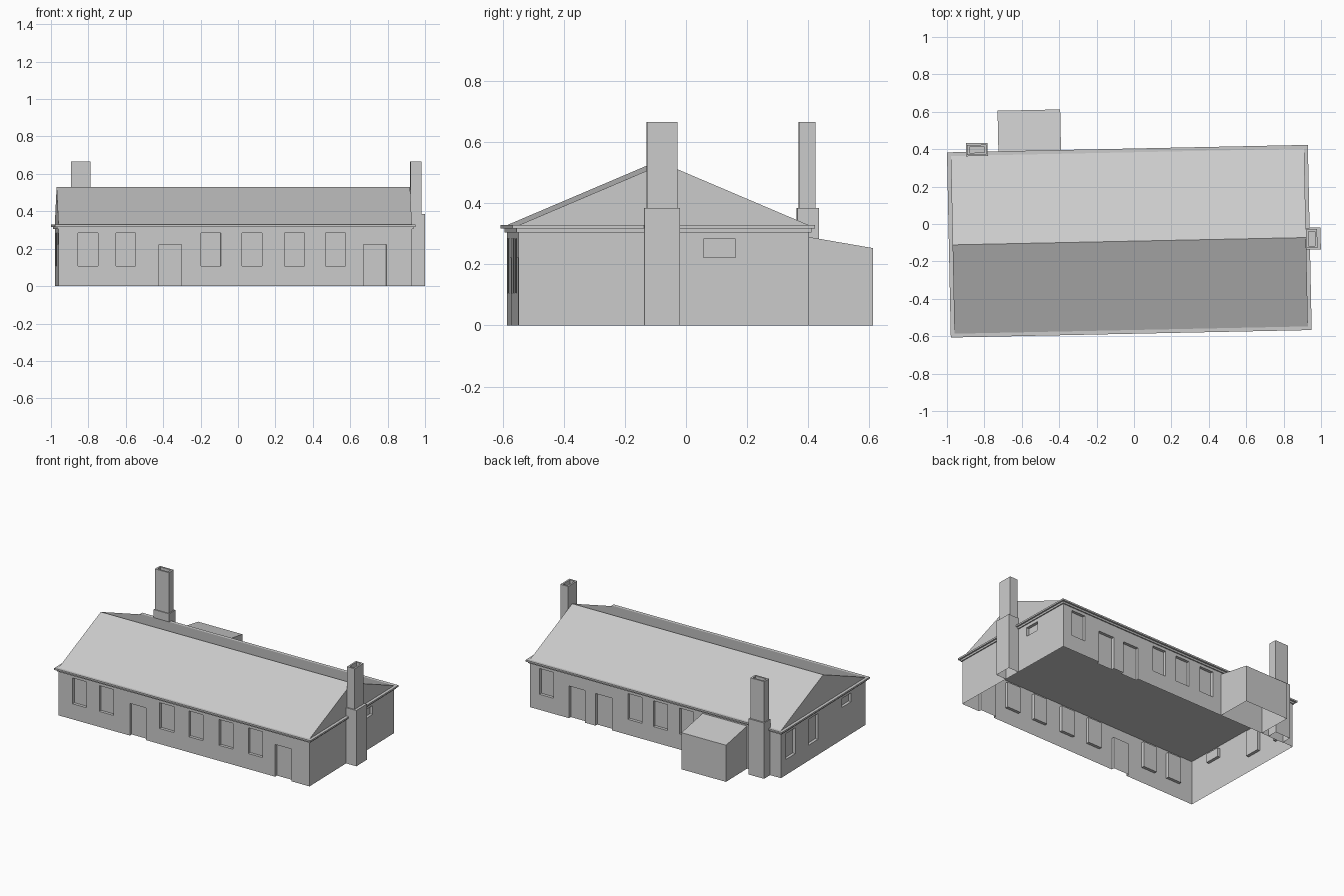
import bpy, bmesh, math
from mathutils import Matrix

if "Cube" in bpy.data.objects:
    bpy.data.objects.remove(bpy.data.objects["Cube"])

# the whole house sits slightly turned on the ground
PLACE = Matrix.Translation((-0.025, -0.092, 0)) @ Matrix.Rotation(0.0207, 4, 'Z')
HU, HV = 0.945, 0.475        # half length and half depth of the walls
EAVE, ROOF, RIDGE = 0.305, 0.328, 0.53
RECESS = 0.02

grey = bpy.data.materials.new("plain_grey")
grey.diffuse_color = (0.6, 0.6, 0.6, 1)
grey.use_nodes = True
grey.node_tree.nodes["Principled BSDF"].inputs["Base Color"].default_value = grey.diffuse_color


def make(name, faces, turn=0):
    """Object from a list of polygons, each a list of points."""
    bm = bmesh.new()
    for f in faces:
        bm.faces.new([bm.verts.new(p) for p in f])
    bmesh.ops.remove_doubles(bm, verts=bm.verts, dist=1e-5)
    mesh = bpy.data.meshes.new(name)
    bm.to_mesh(mesh)
    bm.free()
    mesh.materials.append(grey)
    ob = bpy.data.objects.new(name, mesh)
    ob.matrix_world = PLACE @ Matrix.Rotation(math.radians(turn), 4, 'Z')
    bpy.context.collection.objects.link(ob)
    return ob


def ring(u0, u1, v0, v1, z):
    return [(u0, v0, z), (u1, v0, z), (u1, v1, z), (u0, v1, z)]


def loft(rings):
    """Quads between consecutive four-point rings."""
    return [[a[i], a[(i + 1) % 4], b[(i + 1) % 4], b[i]]
            for a, b in zip(rings, rings[1:]) for i in range(4)]


def wall(name, half, dist, turn, openings):
    """Single-skin wall with recessed windows and doors (s centre, width, z0, z1)."""
    def at(s, z, d=0):
        return (s, -dist + d, z)

    def rect(s0, s1, z0, z1, d=0):
        return [at(s0, z0, d), at(s1, z0, d), at(s1, z1, d), at(s0, z1, d)]
    faces, s = [], -half
    for c, w, z0, z1 in sorted(openings):
        a, b = c - w / 2, c + w / 2
        faces.append(rect(s, a, 0, EAVE))
        faces.append(rect(a, b, z1, EAVE))
        if z0 > 0:
            faces.append(rect(a, b, 0, z0))
        front, back = rect(a, b, z0, z1), rect(a, b, z0, z1, RECESS)
        faces += loft([front, back])[0 if z0 > 0 else 1:] + [back]
        s = b
    faces.append(rect(s, half, 0, EAVE))
    make(name, faces, turn)


def window(c):
    return (c, 0.106, 0.107, 0.285)


def door(c):
    return (c, 0.122, 0.0, 0.222)


def vent(c):
    return (c, 0.105, 0.222, 0.283)


# four walls; s runs left to right as seen from outside
wall("front_wall", HU, HV, 0,
     [window(c) for c in (-0.787, -0.585, -0.13, 0.09, 0.317, 0.537)]
     + [door(c) for c in (-0.347, 0.747)])
wall("right_wall", HV, HU, 90, [vent(0.182)])
wall("back_wall", HU, HV, 180,
     [window(c) for c in (-0.82, -0.155, 0.038, 0.234)]
     + [door(c) for c in (-0.59, -0.39)])
wall("left_wall", HV, HU, 270, [window(-0.367), window(-0.112), vent(0.262)])

# ceiling closing the walls, seen from below
make("ceiling", [ring(-HU, HU, -HV, HV, EAVE)[::-1]])

# stepped cornice around all four sides
steps = [(0, EAVE), (0.008, EAVE), (0.008, 0.317), (0.02, 0.317), (0.02, ROOF), (0, ROOF)]
make("cornice", loft([ring(-HU - o, HU + o, -HV - o, HV + o, z) for o, z in steps]))

# gabled roof
l, r = (-HU, 0, RIDGE), (HU, 0, RIDGE)
a, b, c, d = ring(-HU, HU, -HV, HV, ROOF)
make("gable_roof", [[a, b, r, l], [c, d, l, r], [b, c, r], [d, a, l]])


def chimney(name, base, stack, rim=0.012):
    """Wide base with a narrower hollow stack; open at the ground."""
    u0, u1, v0, v1 = stack
    inner = (u0 + rim, u1 - rim, v0 + rim, v1 - rim)
    rings = [ring(*base, 0), ring(*base, 0.385), ring(*stack, 0.385),
             ring(*stack, 0.665), ring(*inner, 0.665), ring(*inner, 0.5)]
    make(name, loft(rings) + [rings[-1]])


chimney("right_chimney", (HU, 1.023, -0.065, 0.052), (HU + 0.001, 1.005, -0.057, 0.044))
chimney("back_chimney", (-0.863, -0.747, HV - 0.003, 0.542), (-0.857, -0.753, HV + 0.003, 0.532))

# lean-to on the back wall with a sloping roof, open at the ground
low = ring(-0.69, -0.355, HV, 0.712, 0)
top = [(u, v, 0.294 if v == HV else 0.253) for u, v, z in low]
make("lean_to", loft([low, top])[1:] + [top])
